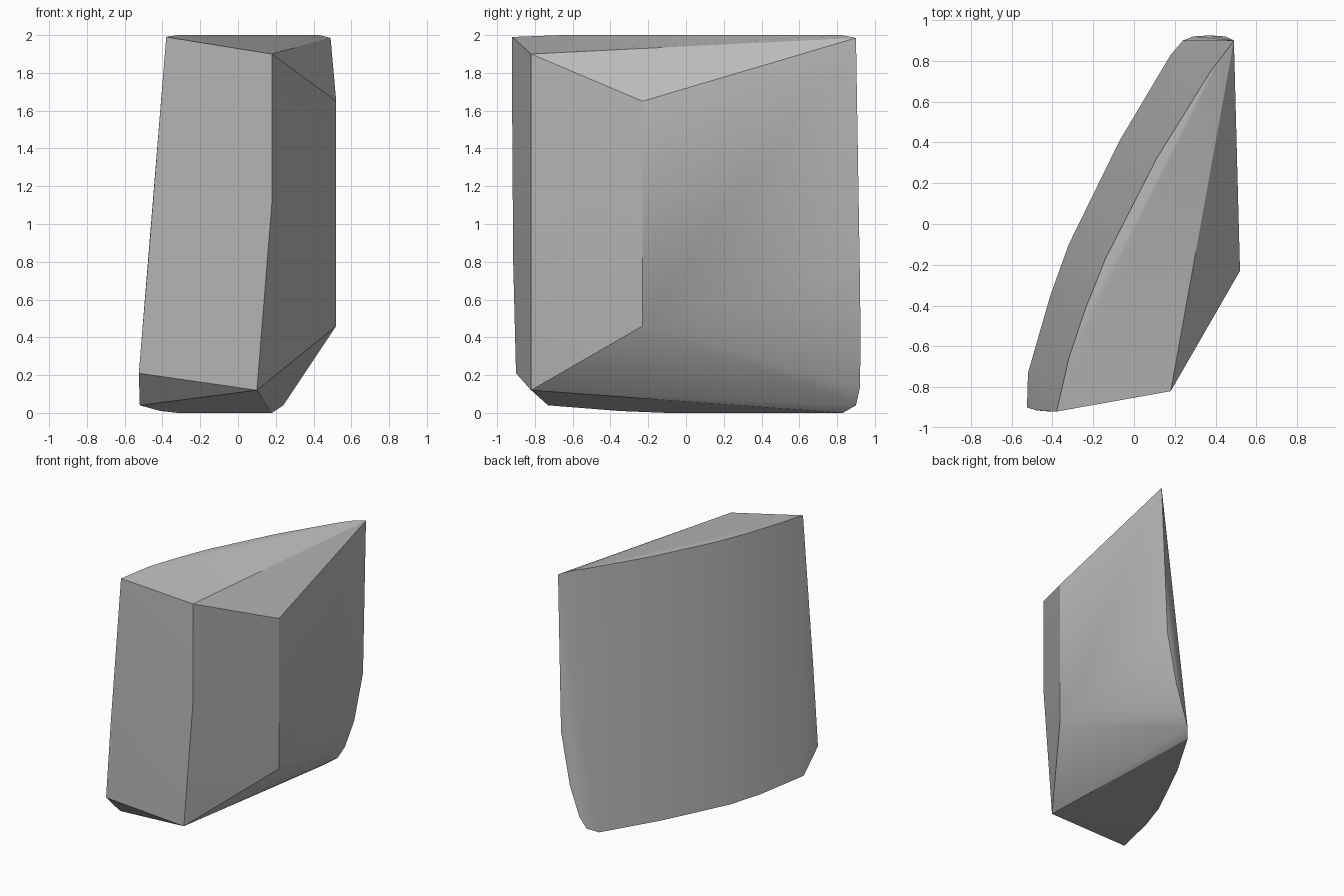
import bpy
import bmesh
import math

default_cube = bpy.data.objects.get("Cube")
if default_cube:
    bpy.data.objects.remove(default_cube, do_unlink=True)


def make_material(name, grey):
    material = bpy.data.materials.new(name)
    material.use_nodes = True
    colour = (grey, grey, grey, 1.0)
    material.diffuse_color = colour
    material.node_tree.nodes["Principled BSDF"].inputs["Base Color"].default_value = colour
    return material


def at_height(outline, z):
    return [(x, y, z) for x, y in outline]


def build_hull(name, points, material, smooth_angle):
    """Wrap a convex solid around the given corner points."""
    bm = bmesh.new()
    for point in points:
        bm.verts.new(point)
    result = bmesh.ops.convex_hull(bm, input=bm.verts[:])
    unused = {v for v in result["geom_interior"] + result["geom_unused"]
              if isinstance(v, bmesh.types.BMVert)}
    bmesh.ops.delete(bm, geom=list(unused), context="VERTS")
    bmesh.ops.recalc_face_normals(bm, faces=bm.faces[:])
    mesh = bpy.data.meshes.new(name)
    bm.to_mesh(mesh)
    bm.free()
    mesh.materials.append(material)
    obj = bpy.data.objects.new(name, mesh)
    bpy.context.collection.objects.link(obj)
    bpy.ops.object.select_all(action="DESELECT")
    obj.select_set(True)
    bpy.context.view_layer.objects.active = obj
    bpy.ops.object.shade_smooth_by_angle(angle=math.radians(smooth_angle))
    return obj


# Curved rims of the bowed left wall
top_rim = at_height([(-0.32, -0.66), (-0.24, -0.42), (-0.14, -0.17),
                     (0.11, 0.32), (0.37, 0.74), (0.43, 0.82)], 2.0)
bottom_rim = at_height([(-0.32, -0.1), (-0.07, 0.41), (0.18, 0.83)], 0.0)
bottom_rim += [(-0.52, -0.73, 0.04), (-0.41, -0.35, 0.01)]

# Front panel, with slightly bulging side edges
front_panel = [(-0.38, -0.92, 1.99), (-0.41, -0.92, 1.55), (-0.475, -0.915, 0.8),
               (-0.525, -0.9, 0.21), (0.1, -0.82, 0.12),
               (0.18, -0.82, 1.12), (0.18, -0.82, 1.9)]

# Upright ridge on the right side
side_ridge = [(0.52, -0.23, z) for z in (0.46, 1.65)]

# Rear edge, curling under towards the base
rear_edge = [(0.24, 0.9, 0.04), (0.29, 0.92, 0.13), (0.37, 0.925, 0.36),
             (0.45, 0.92, 0.76), (0.49, 0.9, 1.985)]

stone = make_material("stone grey", 0.5)
build_hull("stone_slab", top_rim + bottom_rim + front_panel + side_ridge + rear_edge,
           stone, 25)
